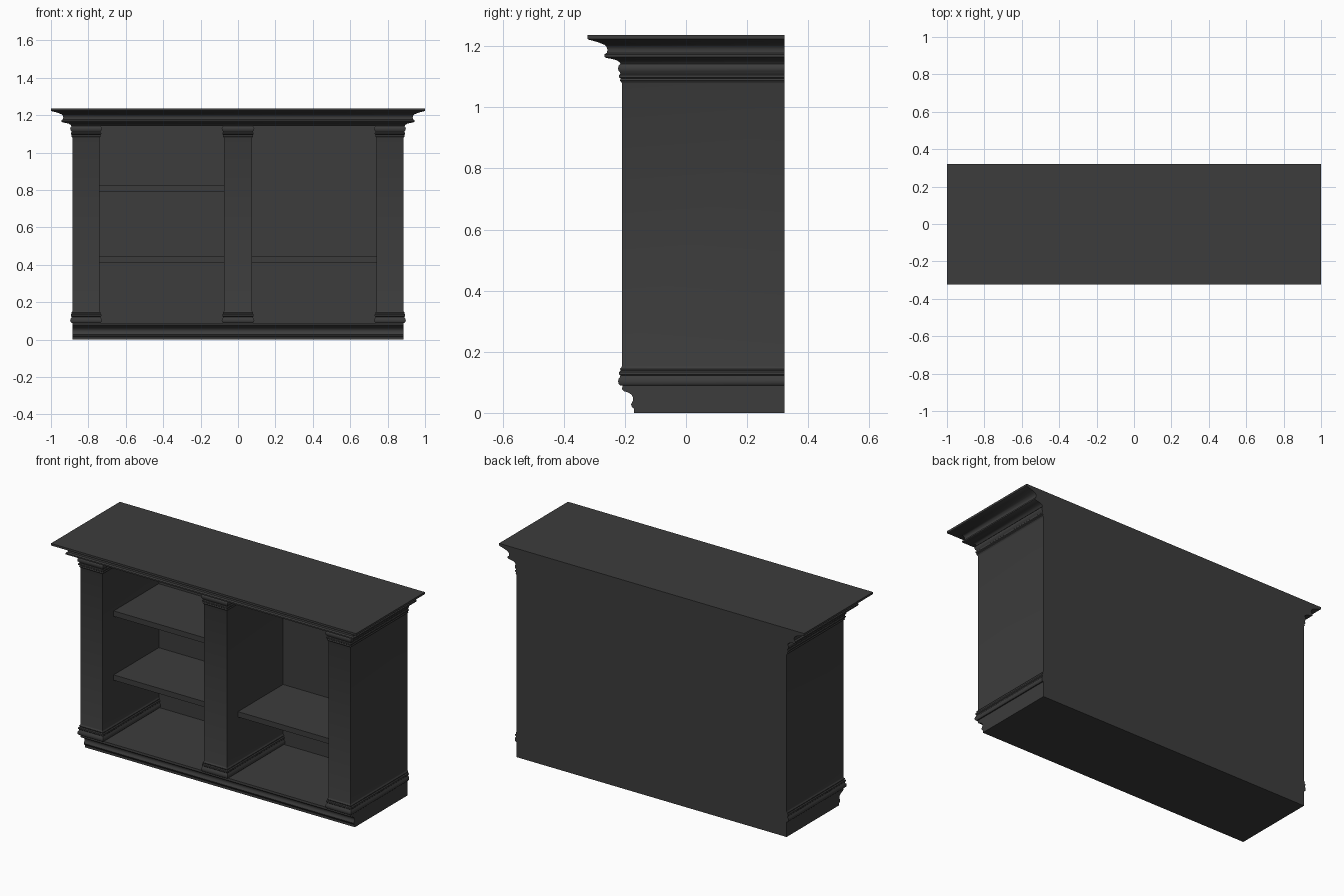
import bpy, bmesh, math

if "Cube" in bpy.data.objects:
    bpy.data.objects.remove(bpy.data.objects["Cube"])

BACK, FRONT, HALF_W = 0.322, -0.21, 0.885
FLOOR, CEIL = 0.09, 1.141

mat = bpy.data.materials.new("dark_finish")
mat.diffuse_color = (0.045, 0.045, 0.045, 1)
mat.use_nodes = True
mat.node_tree.nodes["Principled BSDF"].inputs["Base Color"].default_value = mat.diffuse_color


def loft(name, rings):
    """Skin a stack of closed point rings and cap both ends."""
    bm = bmesh.new()
    loops = [[bm.verts.new(p) for p in r] for r in rings]
    n = len(rings[0])
    for a, b in zip(loops, loops[1:]):
        for i in range(n):
            j = (i + 1) % n
            bm.faces.new((a[i], a[j], b[j], b[i]))
    bm.faces.new(loops[0])
    bm.faces.new(loops[-1])
    bmesh.ops.recalc_face_normals(bm, faces=bm.faces)
    mesh = bpy.data.meshes.new(name)
    bm.to_mesh(mesh)
    bm.free()
    mesh.materials.append(mat)
    ob = bpy.data.objects.new(name, mesh)
    bpy.context.collection.objects.link(ob)
    return ob


def moulded_block(name, x0, x1, profile):
    """Block with a flat back; profile (offset, z) wraps the front and sides."""
    return loft(name, [[(x0 - o, BACK, z), (x0 - o, FRONT - o, z),
                        (x1 + o, FRONT - o, z), (x1 + o, BACK, z)] for o, z in profile])


def box(name, x0, x1, y0, y1, z0, z1):
    return loft(name, [[(x0, y0, z), (x1, y0, z), (x1, y1, z), (x0, y1, z)] for z in (z0, z1)])


# Plinth: front moulding profile (y, z) run straight across the width
plinth = [(BACK, 0), (-0.17, 0), (-0.17, 0.014), (-0.176, 0.018), (-0.18, 0.027),
          (-0.177, 0.034), (-0.173, 0.04), (-0.173, 0.05), (-0.178, 0.06), (-0.19, 0.067),
          (-0.203, 0.071), (-0.209, 0.077), (-0.208, FLOOR), (BACK, FLOOR)]
loft("plinth", [[(x, y, z) for y, z in plinth] for x in (-HALF_W, HALF_W)])

# Uprights with base and capital mouldings
pillar = [(0.006, FLOOR), (0.011, 0.095), (0.012, 0.103), (0.011, 0.111), (0.006, 0.117),
          (0.005, 0.122), (0.009, 0.126), (0.009, 0.134), (0.004, 0.138), (0.006, 0.144),
          (0.001, 0.15), (0, 0.153),
          (0, 1.078), (0.001, 1.081), (0.006, 1.087), (0.004, 1.094), (0.009, 1.098),
          (0.009, 1.105), (0.005, 1.109), (0.006, 1.114), (0.011, 1.119), (0.012, 1.127),
          (0.011, 1.135), (0.005, CEIL)]
for name, x0, x1 in (("left_upright", -HALF_W, -0.74), ("middle_upright", -0.075, 0.075),
                     ("right_upright", 0.74, HALF_W)):
    moulded_block(name, x0, x1, pillar)

# Crown moulding and top slab
crown = [(0.004, CEIL), (0.008, 1.148), (0.017, 1.154), (0.032, 1.158), (0.05, 1.161),
         (0.057, 1.165), (0.057, 1.173), (0.049, 1.178), (0.047, 1.188), (0.05, 1.197),
         (0.058, 1.205), (0.073, 1.211), (0.092, 1.217), (0.108, 1.221), (0.113, 1.224),
         (0.113, 1.236)]
moulded_block("crown_top", -HALF_W - 0.002, HALF_W + 0.002, crown)

# Back panels and shelves for each bay
for side, x0, x1, levels in (("left", -0.74, -0.075, (0.412, 0.791)),
                             ("right", 0.075, 0.74, (0.412,))):
    box(side + "_back_panel", x0, x1, 0.315, BACK, FLOOR, CEIL)
    for i, z in enumerate(levels):
        box(f"{side}_shelf_{i + 1}", x0, x1, -0.107, 0.315, z, z + 0.032)

# Smooth the curved mouldings, keep corners crisp
for ob in bpy.context.collection.objects:
    ob.select_set(True)
    bpy.context.view_layer.objects.active = ob
bpy.ops.object.shade_smooth_by_angle(angle=math.radians(40))
